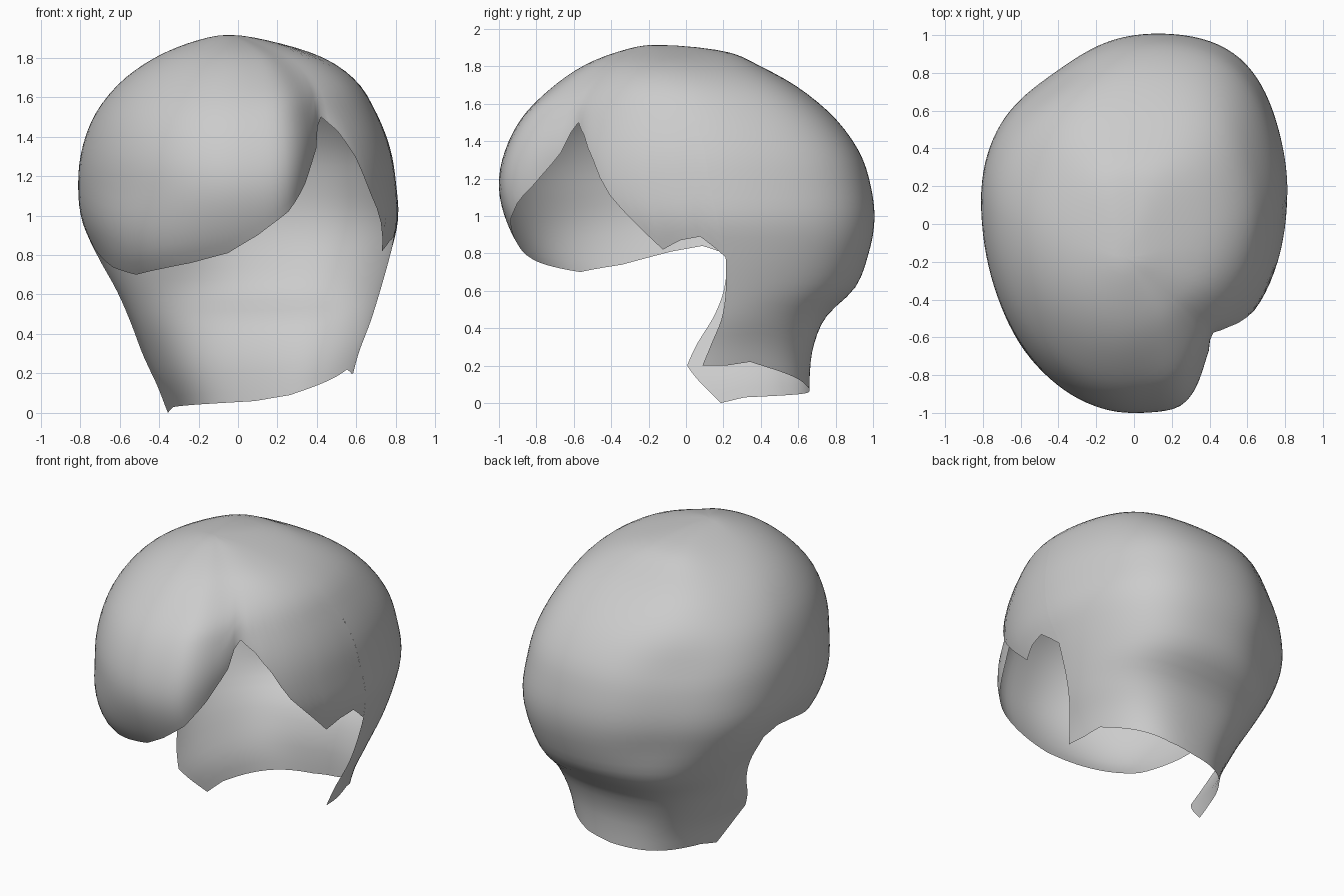
import bpy
import bmesh
import math
from mathutils import Vector

cube = bpy.data.objects.get("Cube")
if cube:
    bpy.data.objects.remove(cube, do_unlink=True)

# Cross-section levels: height, left x, right x, front y, back y, y of the widest point
LEVELS = [
    (1.915, -.05, -.05, -.17, -.17, -.17),
    (1.88, -.23, .18, -.36, .2, -.12),
    (1.8, -.42, .43, -.56, .39, -.08),
    (1.68, -.59, .6, -.73, .6, -.02),
    (1.52, -.72, .7, -.88, .79, .05),
    (1.34, -.79, .77, -.97, .92, .1),
    (1.16, -.81, .8, -1, .98, .13),
    (.98, -.79, .81, -.96, 1, .17),
    (.8, -.71, .77, -.86, .97, .21),
    (.62, -.61, .72, -.68, .9, .21),
    (.46, -.54, .67, -.6, .74, .17),
    (.3, -.48, .61, -.55, .67, .09),
    (.14, -.41, .57, -.5, .65, .03),
    (-.02, -.37, .55, -.5, .65, .03),
]
# Lower edge of the cap and of the nape: angle in degrees, height
CAP_EDGE = [(0, .78), (180, .8), (186, .84), (195, .81), (210, .74), (225, .7),
            (249, .76), (264, .81), (276, .9), (288, 1.02), (297, 1.16), (306, 1.34),
            (309, 1.45), (312, 1.5), (318, 1.43), (324, 1.3), (330, 1.11),
            (342, .82), (348, .87), (354, .89), (360, .78)]
NAPE_EDGE = [(0, .2), (12, .2), (24, .22), (45, .16), (69, .09), (90, .06),
             (150, .03), (162, 0), (171, .1), (180, .2)]
STEP = 3
CAP_ROWS, NAPE_ROWS = 28, 14


def lerp_table(table, a):
    for (a0, v0), (a1, v1) in zip(table, table[1:]):
        if a <= a1:
            return v0 + (v1 - v0) * (a - a0) / (a1 - a0)
    return table[-1][1]


# Mirror the first level through the crown and extend the last one, for a smooth spline
def ghost(a, b):
    return tuple(2 * p - q for p, q in zip(a, b))


crown = ghost(LEVELS[0], LEVELS[1])
SPLINE = [(LEVELS[1][0],) + crown[1:5] + (LEVELS[1][5],)] + LEVELS + [ghost(LEVELS[-1], LEVELS[-2])]


def section(u):
    i = min(int(u), len(LEVELS) - 2)
    t = u - i
    return [b + t * (c - a) / 2 + t * t * (2 * a - 5 * b + 4 * c - d) / 2
            + t ** 3 * (3 * b - a - 3 * c + d) / 2 for a, b, c, d in zip(*SPLINE[i:i + 4])]


def level_at(z):
    lo, hi = 0, len(LEVELS) - 1
    for _ in range(30):
        mid = (lo + hi) / 2
        lo, hi = (mid, hi) if section(mid)[0] > z else (lo, mid)
    return lo


def bump(a, centre, width):
    d = (a - centre + 180) % 360 - 180
    return math.exp(-(d / width) ** 2)


def ramp(z, a, b):
    t = max(0, min(1, (z - a) / (b - a)))
    return t * t * (3 - 2 * t)


def surface_point(angle, u, end):
    z, left, right, front, back, cy = section(u)
    c, s = math.cos(math.radians(angle)), math.sin(math.radians(angle))
    cx = (left + right) / 2
    # Parting dent: steep on the fringe side, gentle on the temple side, wide near the crown
    r = 1 - .07 * bump(angle, 311, 13 if angle < 311 else 23) * ramp(z, 1.88, 1.5)
    r -= .08 * bump(angle, 302, 25) * ramp(z, 1.55, 1.8)
    # Fringe edge curling inward
    r -= .06 * bump(angle, 302, 14) * (u / end) ** 6
    # Full back corner
    r += (.065 + .03 * ramp(z, .5, .9)) * bump(angle, 52, 25)
    # Opposite corner: full at the nape and crown, flatter between
    r += .07 * bump(angle, 124, 24) * (1 - 2 * ramp(z, .35, .9) + 2 * ramp(z, 1.3, 1.8))
    # Rounded underside of the fringe
    r += .03 * bump(angle, 290, 10) + .14 * bump(angle, 225, 26) * ramp(z, 1.2, .62)
    x = cx + r * c * (right - left) / 2
    y = cy + r * s * ((back - cy) if s > 0 else (cy - front))
    # Slight twist of the nape
    y += .08 * (x - cx) * ramp(z, .7, .2)
    return Vector((x, y, z))


# Hair shell: columns run from the crown down to the trimmed edge
bm = bmesh.new()
columns = []
for angle in range(0, 361, STEP):
    end = level_at(lerp_table(CAP_EDGE, angle))
    path = [end * k / CAP_ROWS for k in range(CAP_ROWS + 1)]
    if angle <= 180:
        low = level_at(lerp_table(NAPE_EDGE, angle))
        path += [end + (low - end) * k / NAPE_ROWS for k in range(1, NAPE_ROWS + 1)]
    columns.append([bm.verts.new(surface_point(angle, u, end)) for u in path])

for a, b in zip(columns, columns[1:]):
    for k in range(min(len(a), len(b)) - 1):
        bm.faces.new((a[k], a[k + 1], b[k + 1], b[k]))
bmesh.ops.remove_doubles(bm, verts=bm.verts, dist=.0005)

mesh = bpy.data.meshes.new("hair_shell")
bm.to_mesh(mesh)
bm.free()
hair = bpy.data.objects.new("hair_shell", mesh)
bpy.context.collection.objects.link(hair)

# Plain grey material
grey = bpy.data.materials.new("plain_grey")
grey.use_nodes = True
colour = (.6, .6, .6, 1)
grey.diffuse_color = colour
grey.node_tree.nodes["Principled BSDF"].inputs["Base Color"].default_value = colour
mesh.materials.append(grey)
mesh.polygons.foreach_set("use_smooth", [True] * len(mesh.polygons))
